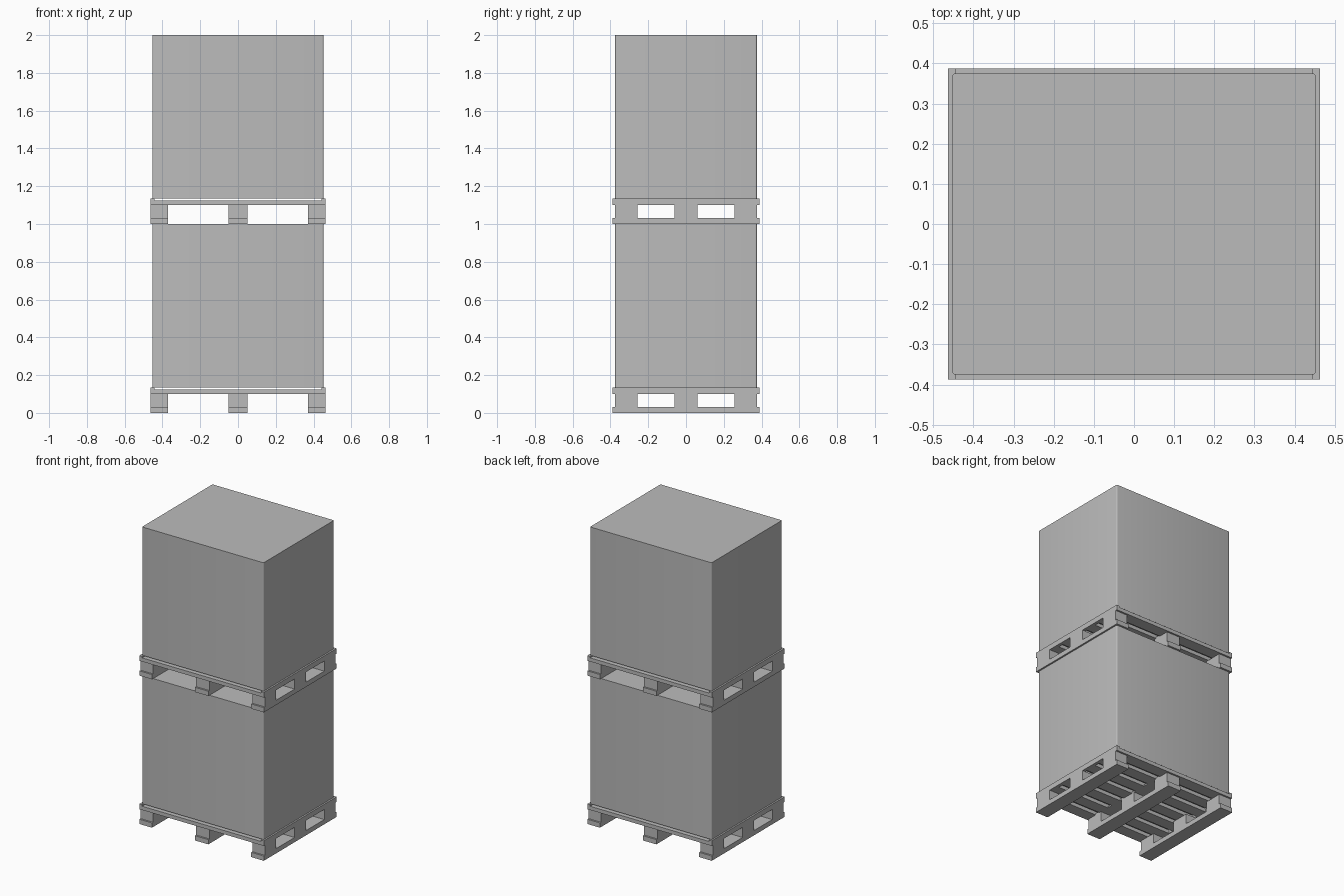
import bpy
import bmesh

cube = bpy.data.objects.get("Cube")
if cube:
    bpy.data.objects.remove(cube, do_unlink=True)

grey = bpy.data.materials.new("plain grey")
grey.use_nodes = True
grey.diffuse_color = (0.5, 0.5, 0.5, 1)
grey.node_tree.nodes["Principled BSDF"].inputs["Base Color"].default_value = (0.5, 0.5, 0.5, 1)


def box(name, x, y, z, round_corners=0):
    """Box from (min, max) ranges, optionally with rounded upright edges."""
    bm = bmesh.new()
    bmesh.ops.create_cube(bm, size=1)
    for v in bm.verts:
        v.co = [r[0] if c < 0 else r[1] for c, r in zip(v.co, (x, y, z))]
    if round_corners:
        upright = [e for e in bm.edges
                   if abs(e.verts[0].co.z - e.verts[1].co.z) > 0.1]
        bmesh.ops.bevel(bm, geom=upright, offset=round_corners,
                        segments=4, profile=0.5, affect='EDGES')
    mesh = bpy.data.meshes.new(name)
    bm.to_mesh(mesh)
    bm.free()
    mesh.materials.append(grey)
    obj = bpy.data.objects.new(name, mesh)
    bpy.context.scene.collection.objects.link(obj)
    return obj


HALF_X, HALF_Y = 0.464, 0.388
RUNNER_TOP, BLOCK_TOP, SLAT_TOP, PALLET_TOP = 0.032, 0.1, 0.125, 0.135
SLATS, SLAT_WIDTH = 7, 0.08


def pallet(base, level):
    def part(name, x, y, z0, z1):
        return box(f"{level}_{name}", x, y, (base + z0, base + z1))

    # Bottom runners with three blocks on each
    for side, x in (("right", (-HALF_X, -0.37)), ("middle", (-0.05, 0.05)),
                    ("left", (0.37, HALF_X))):
        part(f"{side}_runner", x, (-HALF_Y, HALF_Y), 0, RUNNER_TOP)
        for place, y in (("front", (-0.376, -0.256)), ("centre", (-0.06, 0.06)),
                         ("back", (0.256, 0.376))):
            part(f"{side}_{place}_block", x, y, RUNNER_TOP, BLOCK_TOP)
        if side == "middle":
            part("middle_bearer", x, (-HALF_Y, HALF_Y), BLOCK_TOP, BLOCK_TOP + 0.01)

    # Deck slats, spaced evenly from front to back
    pitch = (2 * HALF_Y - SLAT_WIDTH) / (SLATS - 1)
    for i in range(SLATS):
        y = -HALF_Y + i * pitch
        part(f"deck_slat_{i + 1}", (-0.443, 0.443), (y, y + SLAT_WIDTH),
             BLOCK_TOP, SLAT_TOP)

    # Raised end rails that carry the load
    part("right_end_rail", (-HALF_X, -0.443), (-HALF_Y, HALF_Y), BLOCK_TOP, PALLET_TOP)
    part("left_end_rail", (0.443, HALF_X), (-HALF_Y, HALF_Y), BLOCK_TOP, PALLET_TOP)


# Two loaded pallets, one on top of the other
for level, base in (("lower", 0), ("upper", 1)):
    pallet(base, level)
    load = box(f"{level}_wrapped_load", (-0.453, 0.453), (-0.375, 0.375),
               (base + PALLET_TOP, base + 1), round_corners=0.008)
    bpy.ops.object.select_all(action='DESELECT')
    load.select_set(True)
    bpy.context.view_layer.objects.active = load
    bpy.ops.object.shade_smooth_by_angle()
